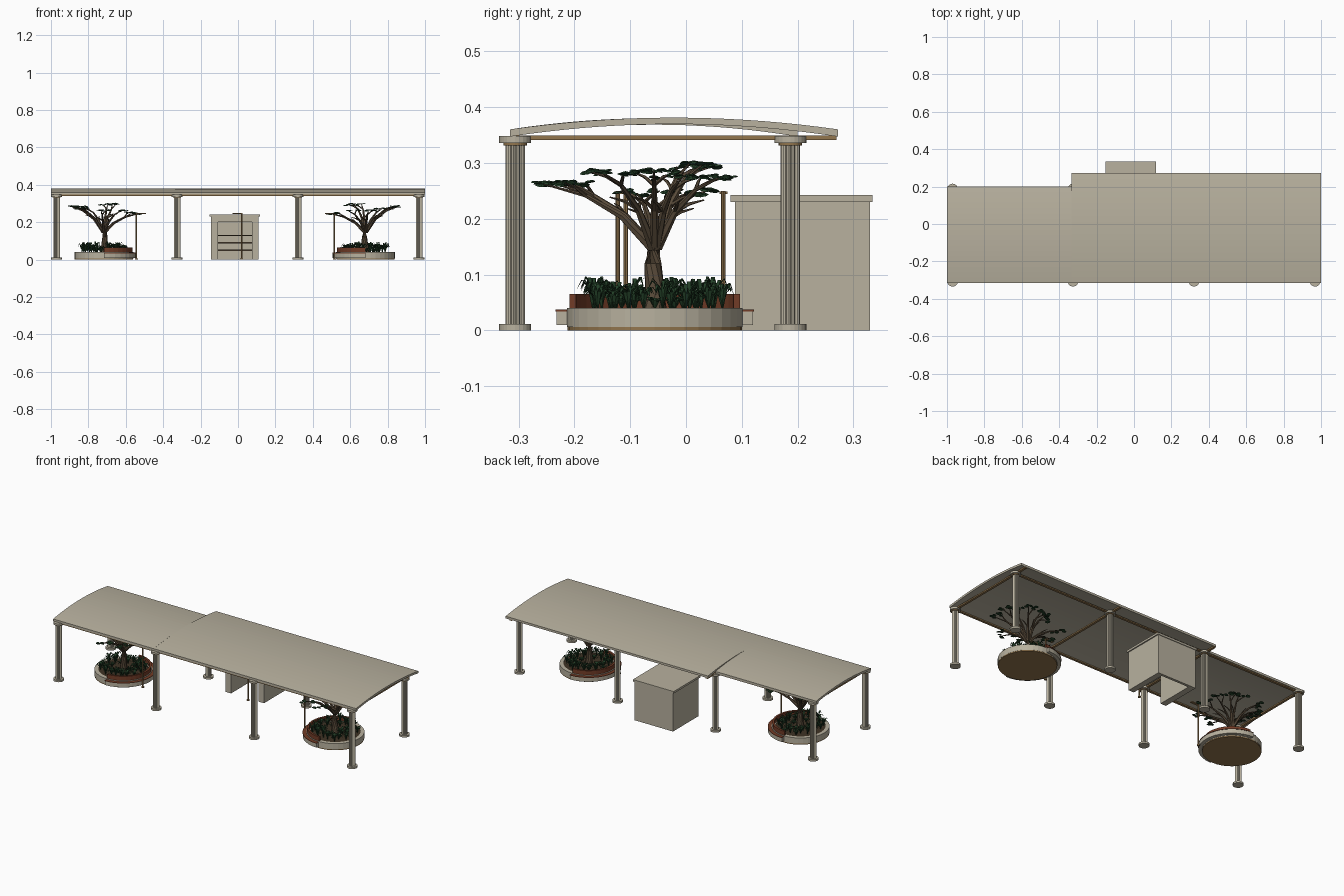
import bpy, bmesh, math, random
from mathutils import Vector, Matrix

random.seed(4)
if "Cube" in bpy.data.objects:
    bpy.data.objects.remove(bpy.data.objects["Cube"])


def material(name, rgb):
    m = bpy.data.materials.new(name)
    m.use_nodes = True
    m.diffuse_color = (*rgb, 1)
    m.node_tree.nodes["Principled BSDF"].inputs["Base Color"].default_value = (*rgb, 1)
    return m


STONE = material("warm stone", (0.48, 0.44, 0.345))
TAN = material("tan timber", (0.29, 0.18, 0.075))
RED = material("red wood", (0.17, 0.045, 0.02))
BARK = material("bark brown", (0.10, 0.07, 0.042))
SOIL = material("dark soil", (0.05, 0.033, 0.018))
LEAF = material("dark leaf green", (0.016, 0.05, 0.02))


def finish(name, bm, mat):
    bmesh.ops.remove_doubles(bm, verts=bm.verts, dist=1e-6)
    bmesh.ops.recalc_face_normals(bm, faces=bm.faces)
    me = bpy.data.meshes.new(name)
    bm.to_mesh(me)
    bm.free()
    me.materials.append(mat)
    ob = bpy.data.objects.new(name, me)
    bpy.context.collection.objects.link(ob)
    return ob


def box(bm, x0, x1, y0, y1, z0, z1):
    centre = Vector((x0 + x1, y0 + y1, z0 + z1)) / 2
    size = Matrix.Diagonal((x1 - x0, y1 - y0, z1 - z0, 1))
    bmesh.ops.create_cube(bm, size=1, matrix=Matrix.Translation(centre) @ size)


def sector(bm, cx, cy, r0, r1, z0, z1, a0=0, a1=360, n=36):
    """Ring or part ring with a rectangular section."""
    full = a1 - a0 == 360
    rows = []
    for i in range(n if full else n + 1):
        a = math.radians(a0 + (a1 - a0) * i / n)
        rows.append([bm.verts.new((cx + r * math.cos(a), cy + r * math.sin(a), z))
                     for r, z in ((r0, z0), (r1, z0), (r1, z1), (r0, z1))])
    for i in range(n):
        p, q = rows[i], rows[(i + 1) % len(rows)]
        for k in range(4):
            bm.faces.new((p[k], p[k - 1], q[k - 1], q[k]))
    if not full:
        bm.faces.new(rows[0])
        bm.faces.new(rows[-1])


def disc(bm, x, y, r, z0, z1, n=24, flute=1):
    """Upright prism; flute scales every other corner."""
    def loop(z):
        return [bm.verts.new((x + r * (flute if i % 2 else 1) * math.cos(math.tau * i / n),
                              y + r * (flute if i % 2 else 1) * math.sin(math.tau * i / n), z))
                for i in range(n)]
    a, b = loop(z0), loop(z1)
    for i in range(n):
        bm.faces.new((a[i - 1], a[i], b[i], b[i - 1]))
    bm.faces.new(a)
    bm.faces.new(b)


def tube(bm, pts, radii, n=6):
    pts = [Vector(p) for p in pts]
    rows = []
    for i, p in enumerate(pts):
        d = pts[min(i + 1, len(pts) - 1)] - pts[max(i - 1, 0)]
        rot = d.to_track_quat('Z', 'Y')
        rows.append([bm.verts.new(p + rot @ Vector((radii[i] * math.cos(math.tau * k / n),
                                                    radii[i] * math.sin(math.tau * k / n), 0)))
                     for k in range(n)])
    for p, q in zip(rows, rows[1:]):
        for k in range(n):
            bm.faces.new((p[k - 1], p[k], q[k], q[k - 1]))
    bm.faces.new(rows[0])
    bm.faces.new(rows[-1])


# Curved canopy roofs
def roof(name, x0, x1, y0, y1, rise, n=18):
    bm = bmesh.new()
    top, under = [], []
    for i in range(n + 1):
        t = 2 * i / n - 1
        y, h = y0 + (y1 - y0) * i / n, rise * (1 - t * t)
        top.append((y, 0.36 + h))
        under.append((y, 0.347 + h * 1.07))
    face = bm.faces.new([bm.verts.new((x0, y, z)) for y, z in top + under[::-1]])
    ext = bmesh.ops.extrude_face_region(bm, geom=[face])["geom"]
    moved = [v for v in ext if isinstance(v, bmesh.types.BMVert)]
    bmesh.ops.translate(bm, verts=moved, vec=(x1 - x0, 0, 0))
    finish(name, bm, STONE)


roof("main_roof", -0.335, 1, -0.315, 0.272, 0.021)
roof("side_roof", -1, -0.335, -0.315, 0.2, 0.020)

# Columns with fluted shafts and the beams they carry
COL_X, FRONT_Y, BACK_Y = (-0.97, -0.326, 0.321, 0.968), -0.306, 0.187
shafts, ends, collars, beams = (bmesh.new() for _ in range(4))
for x in COL_X:
    for y in (FRONT_Y, BACK_Y):
        disc(shafts, x, y, 0.0175, 0.01, 0.332, 32, 0.86)
        disc(ends, x, y, 0.0285, 0, 0.011)
        disc(ends, x, y, 0.0285, 0.336, 0.348)
        disc(collars, x, y, 0.021, 0.331, 0.337)
    box(beams, x - 0.007, x + 0.007, -0.313, 0.198 if x < -0.9 else 0.27, 0.341, 0.349)
for y in (FRONT_Y, BACK_Y):
    box(beams, -0.995, 0.995, y - 0.007, y + 0.007, 0.3415, 0.3485)
finish("column_shafts", shafts, STONE)
finish("column_bases_and_caps", ends, STONE)
finish("column_collars", collars, TAN)
finish("roof_beams", beams, TAN)

# Kiosk: open-fronted, open-bottomed room with a slab top
kiosk = bmesh.new()
box(kiosk, -0.145, -0.108, 0.088, 0.33, 0, 0.23)
box(kiosk, 0.075, 0.11, 0.088, 0.33, 0, 0.23)
box(kiosk, -0.108, 0.075, 0.315, 0.33, 0, 0.23)
box(kiosk, -0.108, 0.075, 0.088, 0.315, 0.2, 0.23)
box(kiosk, -0.152, 0.117, 0.08, 0.334, 0.23, 0.242)
finish("kiosk", kiosk, STONE)
shelves = bmesh.new()
for z in (0.05, 0.09, 0.13):
    box(shelves, -0.108, 0.075, 0.27, 0.315, z - 0.003, z + 0.003)
finish("kiosk_shelves", shelves, BARK)

# Lamp posts
lamps = bmesh.new()
for x, y, reach in ((-0.543, -0.122, 0.05), (0.515, -0.108, -0.05), (0.02, 0.067, -0.05)):
    disc(lamps, x, y, 0.004, 0, 0.25, 8)
    disc(lamps, x, y, 0.008, 0, 0.006, 12)
    box(lamps, min(x, x + reach), max(x, x + reach), y - 0.007, y + 0.007, 0.244, 0.249)
finish("lamp_posts", lamps, TAN)


def leaf_pad(bm, p):
    """Cluster of thin flat leaf plates at a twig tip."""
    for k in range(4):
        a = random.uniform(0, 6.28)
        q = p + Vector((math.cos(a), math.sin(a), 0)) * 0.013
        m = (Matrix.Translation(q + Vector((0, 0, random.uniform(-0.003, 0.004))))
             @ Matrix.Rotation(random.uniform(-0.25, 0.25), 4, 'X')
             @ Matrix.Rotation(random.uniform(-0.25, 0.25), 4, 'Y')
             @ Matrix.Diagonal((1, 0.8, 1, 1)))
        bmesh.ops.create_cone(bm, cap_ends=True, segments=6, radius1=0.013,
                              radius2=0.009, depth=0.003, matrix=m)


def tree(name, cx, cy, flip):
    wood, leaves = bmesh.new(), bmesh.new()
    base = Vector((cx, cy, 0))
    tube(wood, [base + Vector(p) for p in ((0, 0, 0.03), (0.003 * flip, 0, 0.07),
                                          (0.006 * flip, -0.003, 0.12), (0.004 * flip, 0, 0.175))],
         (0.023, 0.018, 0.015, 0.017), 10)
    for i in range(10):
        a = i * 2.4 + 0.4
        reach = (0.19, 0.15, 0.2, 0.09, 0.18)[i % 5]
        tip_z = (0.245, 0.275, 0.262, 0.298, 0.285)[i % 5]
        out = Vector((flip * math.cos(a), math.sin(a), 0))
        side = Vector((-out.y, out.x, 0))
        p0 = base + out * 0.005 + Vector((0, 0, 0.148))
        p1 = base + out * reach * 0.3 + Vector((0, 0, 0.148 + (tip_z - 0.148) * 0.5))
        p2 = base + out * reach * 0.62 + Vector((0, 0, 0.148 + (tip_z - 0.148) * 0.82))
        tip = base + out * reach + Vector((0, 0, tip_z))
        tube(wood, (p0, p1, p2, tip), (0.0095, 0.0065, 0.004, 0.0015))
        leaf_pad(leaves, tip)
        for s, start in ((1, p2), (-1, p1)):
            end = start + out * 0.04 + side * s * 0.035 + Vector((0, 0, 0.022))
            tube(wood, (start, (start + end) / 2 + Vector((0, 0, 0.004)), end),
                 (0.004, 0.003, 0.0012), 5)
            if s > 0:
                leaf_pad(leaves, end)
    finish(name + "_tree_wood", wood, BARK)
    finish(name + "_tree_leaves", leaves, LEAF)


def blade(bm, root, a, length, height):
    """Arching pointed leaf."""
    out = Vector((math.cos(a), math.sin(a), 0))
    side = Vector((-out.y, out.x, 0)) * 0.0035
    prev = None
    for t, w in ((0, 0.5), (0.35, 1), (0.7, 1), (1, 0.15)):
        c = root + out * length * t + Vector((0, 0, height * (1 - (1.55 * t - 1) ** 2)))
        row = [bm.verts.new(c - side * w), bm.verts.new(c + side * w)]
        if prev:
            bm.faces.new((prev[0], prev[1], row[1], row[0]))
        prev = row


def planter(name, cx, flip):
    cy = -0.056
    a0 = -90 if flip > 0 else 90
    # Round stone tub, underside and soil
    rim = bmesh.new()
    sector(rim, cx, cy, 0.136, 0.157, 0.006, 0.04)
    finish(name + "_planter_rim", rim, STONE)
    bottom = bmesh.new()
    disc(bottom, cx, cy, 0.156, 0, 0.007, 36)
    finish(name + "_planter_underside", bottom, TAN)
    soil = bmesh.new()
    disc(soil, cx, cy, 0.138, 0.007, 0.038, 36)
    finish(name + "_planter_soil", soil, SOIL)
    # Half-round bench with wooden seat and back
    bench = bmesh.new()
    sector(bench, cx, cy, 0.15, 0.176, 0.01, 0.034, a0, a0 + 180, 18)
    finish(name + "_bench", bench, STONE)
    wood = bmesh.new()
    sector(wood, cx, cy, 0.15, 0.178, 0.034, 0.037, a0, a0 + 180, 18)
    sector(wood, cx, cy, 0.141, 0.153, 0.037, 0.065, a0, a0 + 180, 18)
    finish(name + "_bench_wood", wood, RED)
    # Leafy planting around the trunk
    plants = bmesh.new()
    for i in range(34):
        a, r = i * 2.4, 0.035 + 0.09 * math.sqrt((i + 0.5) / 34)
        root = Vector((cx + r * math.cos(a), cy + r * math.sin(a), 0.038))
        tall = random.uniform(0.03, 0.06) if r > 0.07 else 0.025
        for k in range(9):
            blade(plants, root, k * 0.7 + i, random.uniform(0.018, 0.03),
                  tall * random.uniform(0.65, 1))
    finish(name + "_planter_plants", plants, LEAF)
    tree(name, cx, cy, flip)


planter("right", -0.717, 1)
planter("left", 0.682, -1)
